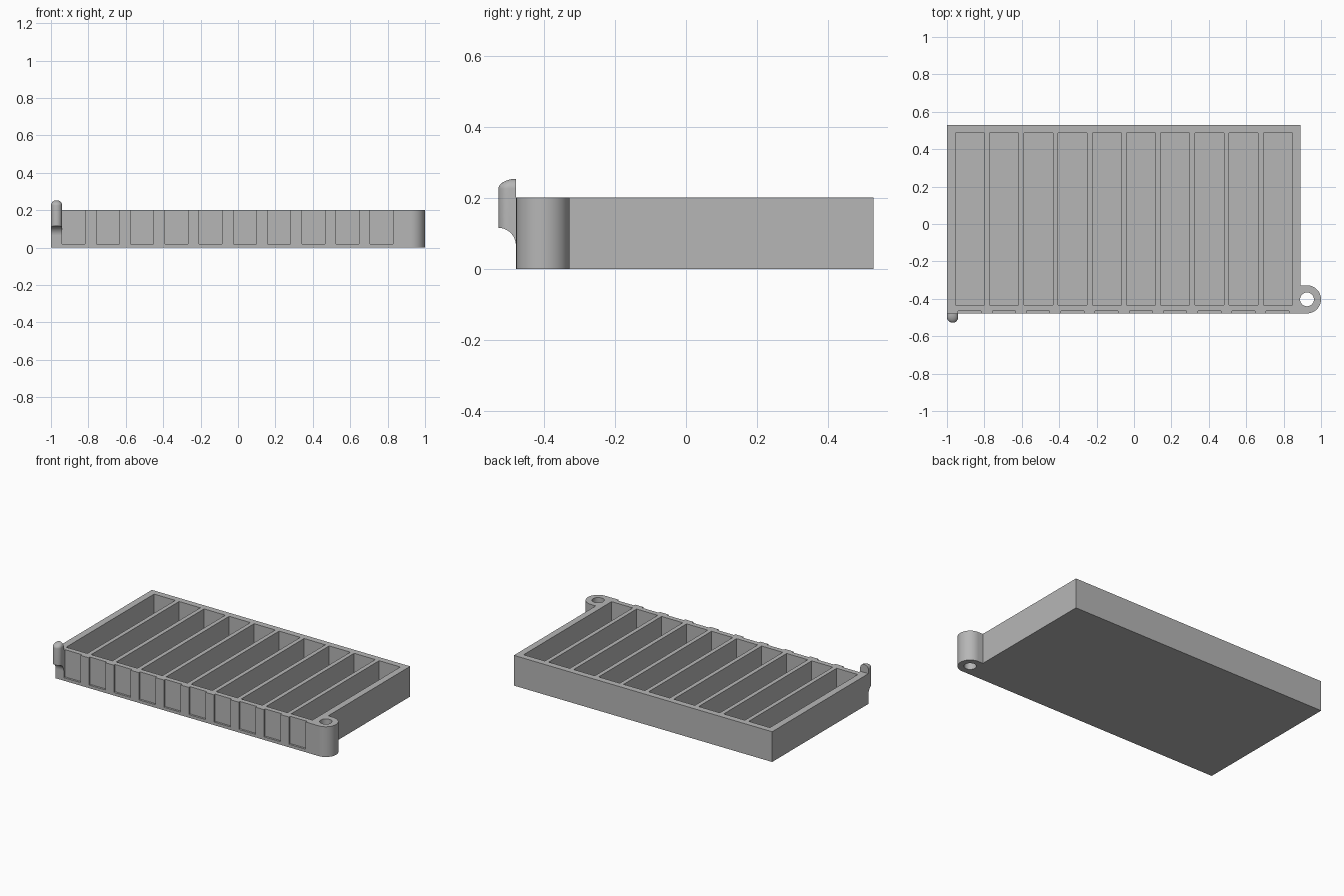
import bpy, bmesh
from math import sin, cos, pi, radians

cube = bpy.data.objects.get("Cube")
if cube:
    bpy.data.objects.remove(cube)

grey = bpy.data.materials.new("light grey")
grey.use_nodes = True
colour = (0.47, 0.47, 0.47, 1)
grey.diffuse_color = colour
grey.node_tree.nodes["Principled BSDF"].inputs["Base Color"].default_value = colour


def arc(cx, cy, rx, ry, start, end, steps):
    """Points along an elliptical arc, angles in degrees."""
    angles = [radians(start + (end - start) * i / steps) for i in range(steps + 1)]
    return [(cx + rx * cos(a), cy + ry * sin(a)) for a in angles]


def loft(bm, rings):
    """Skin a stack of equal rings and cap both ends."""
    rows = [[bm.verts.new(p) for p in ring] for ring in rings]
    n = len(rows[0])
    for low, high in zip(rows, rows[1:]):
        for i in range(n):
            j = (i + 1) % n
            bm.faces.new((low[i], low[j], high[j], high[i]))
    bm.faces.new(rows[0][::-1])
    bm.faces.new(rows[-1])


def prism(bm, outline, z0, z1):
    loft(bm, [[(x, y, z) for x, y in outline] for z in (z0, z1)])


def box(bm, x0, x1, y0, y1, z0, z1):
    prism(bm, [(x0, y0), (x1, y0), (x1, y1), (x0, y1)], z0, z1)


def finish(bm, name):
    bmesh.ops.recalc_face_normals(bm, faces=bm.faces)
    mesh = bpy.data.meshes.new(name)
    bm.to_mesh(mesh)
    bm.free()
    obj = bpy.data.objects.new(name, mesh)
    bpy.context.collection.objects.link(obj)
    mesh.materials.append(grey)
    return obj


def carve(obj, cutter):
    """Subtract the cutter, apply, and smooth the curved faces."""
    cutter.hide_render = True
    mod = obj.modifiers.new("carve", 'BOOLEAN')
    mod.operation = 'DIFFERENCE'
    mod.solver = 'EXACT'
    mod.object = cutter
    bpy.ops.object.select_all(action='DESELECT')
    bpy.context.view_layer.objects.active = obj
    obj.select_set(True)
    bpy.ops.object.modifier_apply(modifier=mod.name)
    bpy.data.objects.remove(cutter)
    bpy.ops.object.shade_smooth_by_angle(angle=radians(30))


HEIGHT, FLOOR, FRONT, BACK = 0.2, 0.02, -0.478, 0.528
LEFT, RIGHT, PITCH, COUNT = -1.0, 0.89, 0.183, 10
RING_X, RING_Y, RING_R = 0.925, -0.403, 0.075

# Tray body with the hinge ring lobe at its front corner
bm = bmesh.new()
outline = [(LEFT, BACK), (LEFT, FRONT)]
outline += arc(RING_X, RING_Y, RING_R, RING_R, -90, 90, 32)
outline += [(RIGHT, RING_Y + RING_R), (RIGHT, BACK)]
prism(bm, outline, 0, HEIGHT)
tray = finish(bm, "tray")

# Compartments, label recesses on the front, and the ring hole
bm = bmesh.new()
for i in range(COUNT):
    x = LEFT + i * PITCH
    box(bm, x + 0.045, x + 0.2, -0.432, 0.487, FLOOR, HEIGHT + 0.1)
    box(bm, x + 0.06, x + 0.183, FRONT - 0.1, FRONT + 0.013, FLOOR, HEIGHT + 0.1)
prism(bm, arc(RING_X, RING_Y, 0.037, 0.037, 0, 352.5, 47), -0.1, HEIGHT + 0.1)
carve(tray, finish(bm, "tray_cutter"))

# Latch pin: half-round post with a domed top
PIN_X, PIN_R = -0.97, 0.03
plan = [(PIN_R, 0)] + arc(0, -0.02, PIN_R, PIN_R, 0, -180, 24) + [(-PIN_R, 0)]
levels = [(1, 0.066)] + [(cos(a), 0.225 + 0.028 * sin(a))
                         for a in (pi / 2 * i / 10 * 0.97 for i in range(11))]
bm = bmesh.new()
loft(bm, [[(PIN_X + x * s, FRONT + y * s, z) for x, y in plan] for s, z in levels])
pin = finish(bm, "latch_pin")

# Concave scoop under the pin
bm = bmesh.new()
profile = arc(FRONT - 0.05, 0.066, 0.049, 0.049, 0, 354, 59)
loft(bm, [[(x, y, z) for y, z in profile] for x in (PIN_X - 0.1, PIN_X + 0.1)])
carve(pin, finish(bm, "pin_cutter"))
